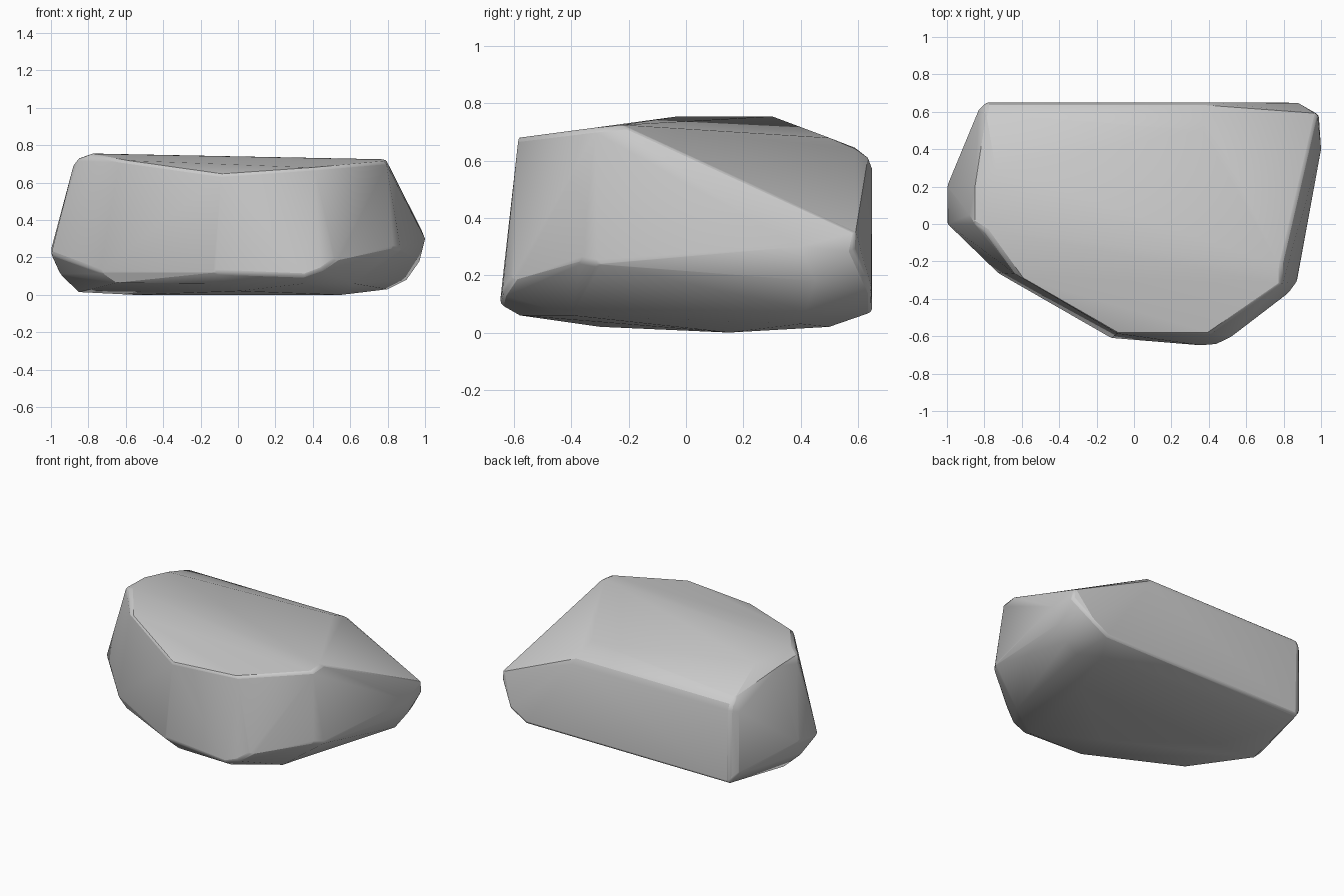
import bpy, bmesh

# Boulder: a convex faceted stone described by its corner points
crown = [
    (-0.79, -0.04, 0.755), (-0.74, 0.30, 0.755), (-0.62, -0.28, 0.72),
    (-0.09, -0.585, 0.645), (0.41, -0.585, 0.68), (0.79, -0.23, 0.725),
    (0.79, -0.32, 0.715), (0.37, 0.50, 0.68), (-0.85, 0.0, 0.73),
    (-0.85, 0.20, 0.725), (-0.88, 0.05, 0.69),
]
back_wall = [
    (-0.79, 0.59, 0.645), (0.39, 0.59, 0.642), (-0.79, 0.635, 0.61),
    (0.39, 0.635, 0.61), (-0.79, 0.65, 0.57), (0.41, 0.65, 0.57),
    (-0.83, 0.61, 0.56), (0.98, 0.59, 0.35), (0.88, 0.65, 0.14),
    (0.76, 0.65, 0.07), (-0.78, 0.65, 0.07), (-0.83, 0.61, 0.13),
]
waist = [
    (-1.0, 0.0, 0.22), (-1.0, 0.20, 0.24), (-0.73, -0.26, 0.12),
    (-0.12, -0.61, 0.12), (0.36, -0.65, 0.10), (0.44, -0.643, 0.13),
    (0.51, -0.61, 0.18), (0.83, -0.365, 0.25), (0.87, -0.31, 0.24),
    (1.0, 0.40, 0.30), (0.99, 0.58, 0.29),
]
underside = [
    (-0.95, 0.10, 0.11), (-0.85, 0.15, 0.015), (-0.65, -0.28, 0.065),
    (-0.05, -0.57, 0.06), (0.35, -0.58, 0.06), (0.62, -0.40, 0.06),
    (0.97, 0.45, 0.18), (0.90, 0.42, 0.08), (0.80, 0.40, 0.03),
    (0.0, -0.30, 0.02), (-0.55, 0.15, 0.0), (0.55, 0.15, 0.0),
    (0.68, 0.50, 0.02), (-0.72, 0.50, 0.02),
]

bm = bmesh.new()
for p in crown + back_wall + waist + underside:
    bm.verts.new(p)
hull = bmesh.ops.convex_hull(bm, input=bm.verts[:])
inner = [v for v in bm.verts if not v.link_faces]
bmesh.ops.delete(bm, geom=inner, context='VERTS')
bmesh.ops.dissolve_limit(bm, angle_limit=0.02, verts=bm.verts[:], edges=bm.edges[:])
bmesh.ops.recalc_face_normals(bm, faces=bm.faces[:])

mesh = bpy.data.meshes.new("boulder")
bm.to_mesh(mesh)
bm.free()
boulder = bpy.data.objects.new("boulder", mesh)
bpy.context.collection.objects.link(boulder)

# Slightly worn edges
bevel = boulder.modifiers.new("worn_edges", 'BEVEL')
bevel.width = 0.015
bevel.segments = 2
bevel.limit_method = 'ANGLE'
bevel.angle_limit = 0.6

# Soft shading across shallow facets
bpy.context.view_layer.objects.active = boulder
boulder.select_set(True)
bpy.ops.object.shade_smooth_by_angle(angle=0.45)
